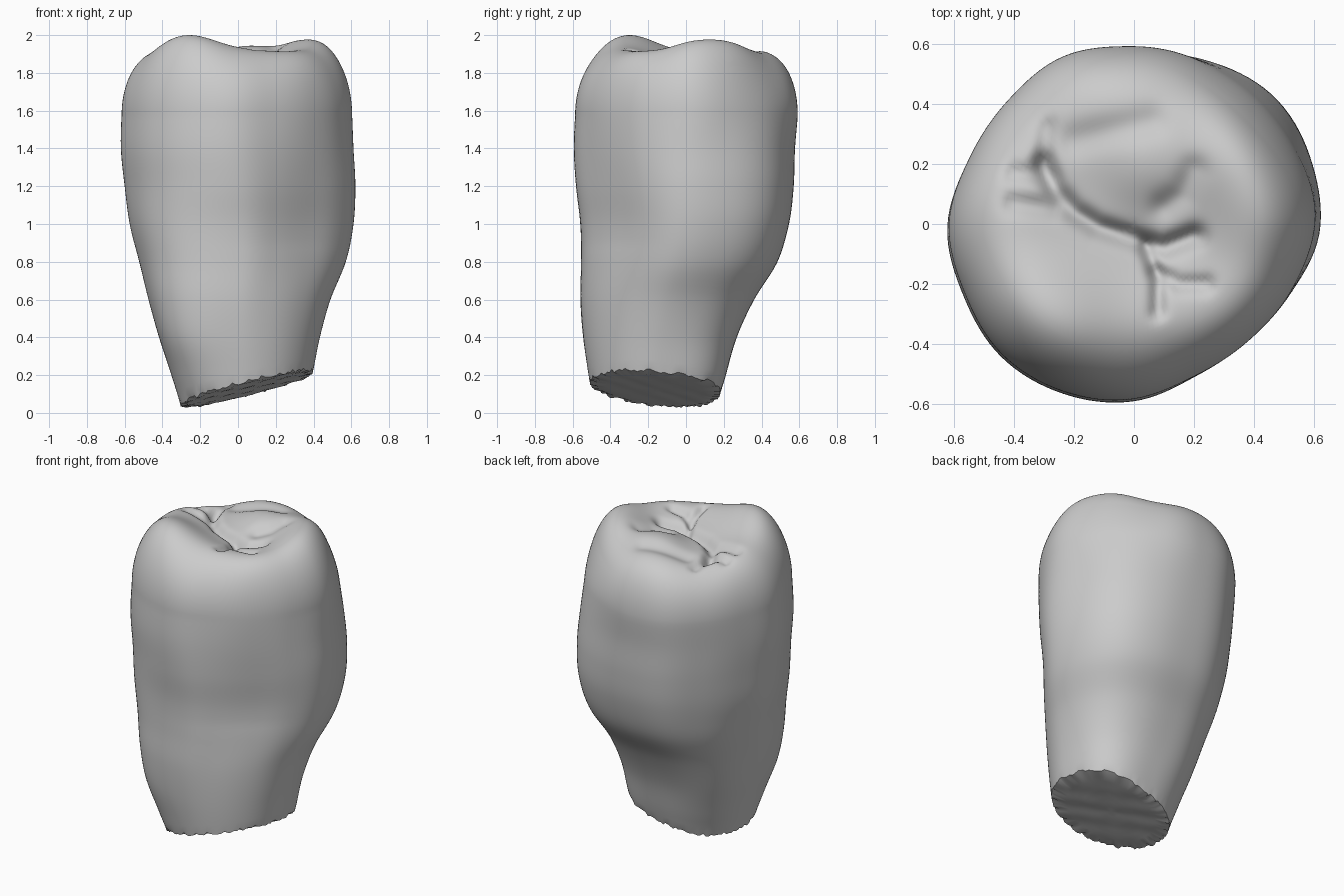
import bpy, bmesh, math, random

if "Cube" in bpy.data.objects:
    bpy.data.objects.remove(bpy.data.objects["Cube"])

random.seed(4)
SEG, WALL, CROWN, CUT = 128, 44, 56, 8
TOP = 1.58   # height where the wall turns into the rounded crown

# body profile: z, x min, x max, y min, y max
PROFILE = [
    (0.0, -0.30, 0.345, -0.475, 0.15), (0.2, -0.355, 0.395, -0.51, 0.205),
    (0.4, -0.42, 0.435, -0.54, 0.265), (0.6, -0.475, 0.49, -0.557, 0.36),
    (0.8, -0.523, 0.57, -0.557, 0.487), (1.0, -0.573, 0.61, -0.564, 0.55),
    (1.2, -0.60, 0.62, -0.588, 0.575), (1.4, -0.62, 0.61, -0.60, 0.582),
    (1.6, -0.615, 0.602, -0.592, 0.597), (1.8, -0.60, 0.59, -0.58, 0.59),
]
# swelling of the four corners at the same heights: back right, back left, front left, front right
CORNERS = [
    (.04, .00, .00, .00), (.038, .012, .02, .00), (.03, .025, .042, .00),
    (.025, .022, .042, -.005), (.025, .012, .04, -.02), (.025, .00, .028, -.03),
    (.018, .00, .008, -.022), (.005, .00, .00, -.005), (-.028, .005, .00, .01),
    (-.05, .012, .00, .012),
]
# crown outline radius every 22.5 degrees, counterclockwise from +x
OUTLINE = [.62, .622, .622, .605, .595, .605, .585, .59,
           .62, .613, .622, .61, .59, .55, .548, .58]
# cusps: x, y, height, width
CUSPS = [(-.25, -.35, .17, .18), (-.42, -.22, .045, .13), (.45, .02, .12, .15),
         (.36, .27, .12, .15), (-.05, .44, .09, .20), (-.47, .08, .08, .16),
         (.36, -.30, .08, .14), (.10, -.34, .055, .13), (.04, .17, .06, .11)]
# fissures: depth, width, path
FISSURES = [
    (.055, .035, [(-.30, .20), (-.26, .11), (-.20, .04), (-.12, -.01), (0, -.05), (.10, -.08), (.20, -.04)]),
    (.035, .025, [(.04, -.08), (.08, -.18), (.08, -.29)]),
    (.030, .028, [(.08, -.16), (.15, -.20), (.24, -.20)]),
    (.030, .035, [(-.27, .05), (-.40, .07)]),
    (.030, .030, [(-.29, .16), (-.40, .17)]),
    (.025, .030, [(-.30, .20), (-.29, .32)]),
    (.025, .045, [(.10, .06), (.16, .10), (.20, .18)]),
    (.025, .055, [(-.20, .28), (.06, .34)]),
]


def spline(p0, p1, p2, p3, t):
    return p1 + .5 * t * (p2 - p0 + t * (2 * p0 - 5 * p1 + 4 * p2 - p3
                                         + t * (3 * (p1 - p2) + p3 - p0)))


def at_height(table, z):
    """Smoothly read a table whose rows are 0.2 apart in height."""
    f = min(max(z / 0.2, 0), 8.9999)
    i, n = int(f), len(table) - 1
    rows = [table[min(max(i + k, 0), n)] for k in (-1, 0, 1, 2)]
    return [spline(*column, f - i) for column in zip(*rows)]


def radius(a):
    f = a / math.tau * 16
    i = int(f)
    return spline(*(OUTLINE[(i + k) % 16] for k in (-1, 0, 1, 2)), f - i)


def wall_point(a, z):
    """Point of the body outline; the root becomes rounder lower down."""
    w = min(max(z / 0.9, 0), 1)
    r = radius(a) * w + .615 * (1 - w)
    _, x0, x1, y0, y1 = at_height(PROFILE, z)
    swell = at_height(CORNERS, z)[int(a / (math.pi / 2)) % 4] * math.sin(2 * a) ** 2
    return ((x0 + x1) / 2 + ((x1 - x0) / 2 * r / .62 + swell) * math.cos(a),
            (y0 + y1) / 2 + ((y1 - y0) / 2 * r / .60 + swell) * math.sin(a))


def cut_height(x, y):
    return 0.11 + 0.26 * x - 0.11 * (y + 0.15)


def path_distance(x, y, path):
    best = 9
    for (ax, ay), (bx, by) in zip(path, path[1:]):
        dx, dy = bx - ax, by - ay
        t = ((x - ax) * dx + (y - ay) * dy) / (dx * dx + dy * dy)
        t = min(max(t, 0), 1)
        best = min(best, math.hypot(x - ax - t * dx, y - ay - t * dy))
    return best


def chewing_height(x, y):
    h = 0.28
    for cx, cy, amp, wid in CUSPS:
        h += amp * math.exp(-((x - cx) ** 2 + (y - cy) ** 2) / (2 * wid * wid))
    for depth, wid, path in FISSURES:
        h -= depth * math.exp(-(path_distance(x, y, path) / wid) ** 2)
    return h


angles = [math.tau * i / SEG for i in range(SEG)]
bm = bmesh.new()
rings = []

# slanted broken root end with a ragged rim
rim = []
for a in angles:
    x, y = wall_point(a, 0.1)
    for _ in range(3):
        z = cut_height(x, y)
        x, y = wall_point(a, z)
    rim.append((x, y, z + random.uniform(-.002, .018)))
cx, cy = (sum(p[k] for p in rim) / SEG for k in (0, 1))


def root_face(x, y):
    return cut_height(x, y) + .003 * math.sin(31 * x) * math.sin(27 * y)


for k in range(1, CUT):
    s = k / CUT
    flat = [(cx + (x - cx) * s, cy + (y - cy) * s) for x, y, z in rim]
    rings.append([bm.verts.new((x, y, root_face(x, y))) for x, y in flat])
rim_ring = [bm.verts.new(p) for p in rim]
rings.append(rim_ring)

# body wall from the slanted end up to the crown
for k in range(1, WALL + 1):
    t = k / WALL
    ring = []
    for a, p in zip(angles, rim):
        low = cut_height(p[0], p[1])
        z = low + (TOP - low) * t
        ring.append(bm.verts.new((*wall_point(a, z), z)))
    rings.append(ring)

# rounded shoulder and chewing surface, with rings packed closer at the shoulder
surface = []
for k in range(1, CROWN):
    u = k / CROWN
    s = 1 - u ** 1.8 if u < .5 else (1 - .5 ** 1.8) * (1 - u) / .5
    lift = math.sqrt(1 - s ** 7)
    outline = [wall_point(a, TOP + .2 * min(1, lift * 1.5)) for a in angles]
    base_line = [wall_point(a, TOP) for a in angles]
    ring = []
    for (ox, oy), (bx, by), a in zip(outline, base_line, angles):
        # only the back right corner keeps leaning inward above the wall
        lean = max(0, math.sin(2 * a)) if a < math.pi / 2 else 0
        x, y = (bx + (ox - bx) * lean) * s, (by + (oy - by) * lean) * s
        ring.append((x, y, chewing_height(x, y) * lift))
    surface.append(ring)
scale = (2 - TOP) / max(p[2] for ring in surface for p in ring)
for ring in surface:
    rings.append([bm.verts.new((x, y, TOP + h * scale)) for x, y, h in ring])

# skin the rings and close both centres
for lower, upper in zip(rings, rings[1:]):
    for i in range(SEG):
        j = (i + 1) % SEG
        bm.faces.new((lower[i], lower[j], upper[j], upper[i]))
base = bm.verts.new((cx, cy, root_face(cx, cy)))
peak = bm.verts.new((0, 0, TOP + chewing_height(0, 0) * scale))
for i in range(SEG):
    j = (i + 1) % SEG
    bm.faces.new((base, rings[0][j], rings[0][i]))
    bm.faces.new((peak, rings[-1][i], rings[-1][j]))
bmesh.ops.recalc_face_normals(bm, faces=bm.faces)

# smooth everywhere except the broken rim
for f in bm.faces:
    f.smooth = True
for i in range(SEG):
    bm.edges.get((rim_ring[i], rim_ring[(i + 1) % SEG])).smooth = False

mesh = bpy.data.meshes.new("tooth")
bm.to_mesh(mesh)
bm.free()
tooth = bpy.data.objects.new("tooth", mesh)
bpy.context.collection.objects.link(tooth)

enamel = bpy.data.materials.new("light grey")
enamel.diffuse_color = (0.6, 0.6, 0.6, 1)
enamel.use_nodes = True
enamel.node_tree.nodes["Principled BSDF"].inputs["Base Color"].default_value = enamel.diffuse_color
mesh.materials.append(enamel)
